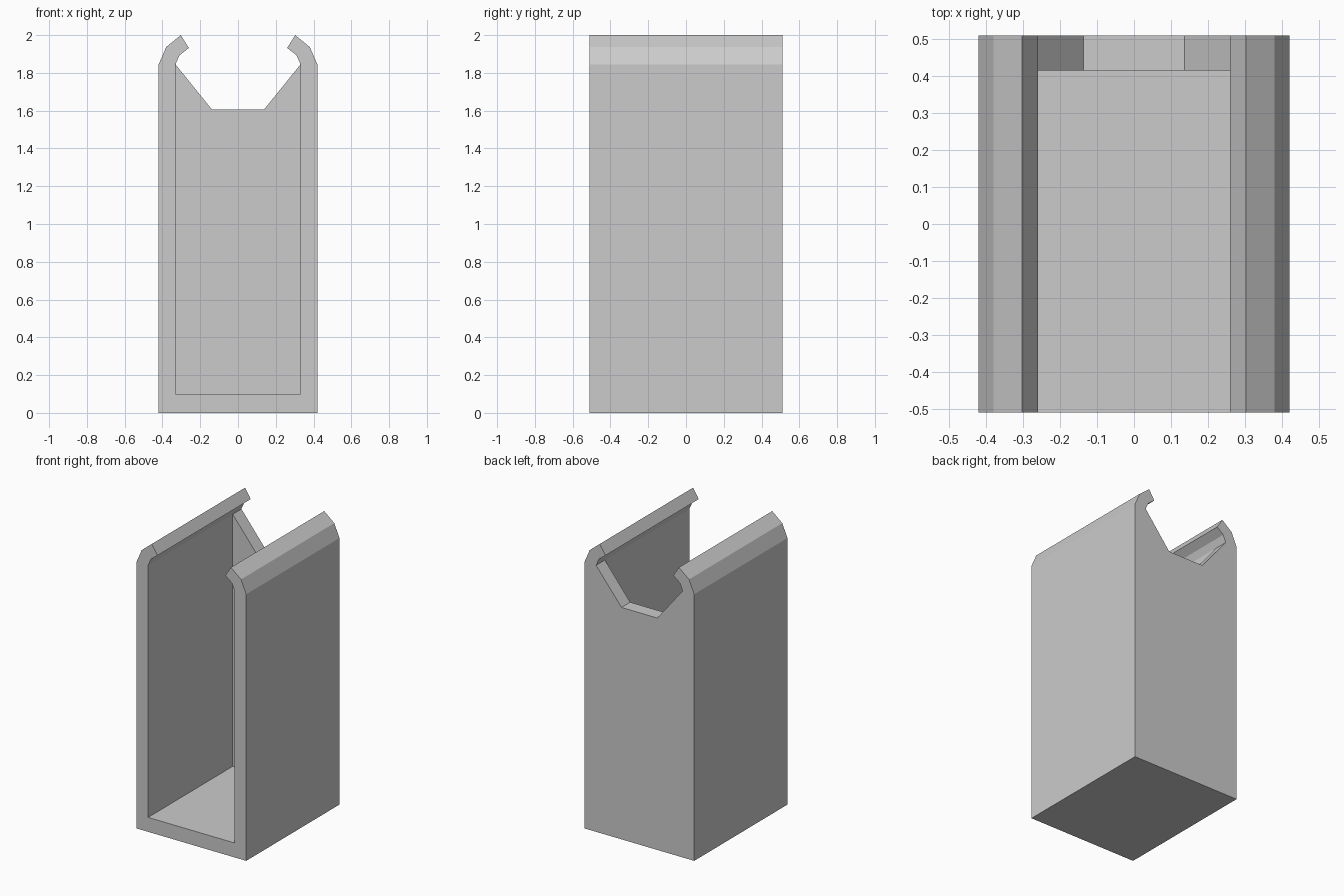
import bpy, bmesh, math

if "Cube" in bpy.data.objects:
    bpy.data.objects.remove(bpy.data.objects["Cube"])

FRONT, INNER_BACK, BACK = -0.51, 0.415, 0.51

# Right half of the channel: outside wall up to the hooked lip, then down the inside
outer = [(0.42, 0), (0.42, 1.845), (0.38, 1.937), (0.303, 2.0)]
inner = [(0.26, 1.932), (0.31, 1.893), (0.331, 1.845), (0.331, 0.10)]


def mirrored(points):
    return [(-x, z) for x, z in reversed(points)]


half = outer + inner
channel = half + mirrored(half)
# Closed back panel with a notched top
panel_half = [(0.331, 0.10), (0.331, 1.845), (0.137, 1.605)]
panel = panel_half + mirrored(panel_half)

bm = bmesh.new()


def face(points):
    bm.faces.new([bm.verts.new(p) for p in points])


def cap(profile, y):
    face([(x, y, z) for x, z in profile])


def sides(profile, y0, y1, skip=()):
    for i, (x, z) in enumerate(profile):
        if i not in skip:
            u, w = profile[(i + 1) % len(profile)]
            face([(x, y0, z), (u, y0, w), (u, y1, w), (x, y1, z)])


# Front length of the channel, open inside
cap(channel, FRONT)
sides(channel, FRONT, INNER_BACK)

# Back length, where the panel joins the inner walls and floor
sides(channel, INNER_BACK, BACK, skip=(6, 7, 8))
sides(panel, INNER_BACK, BACK, skip=(0, 4, 5))
cap(channel, BACK)
cap(panel, INNER_BACK)
cap(panel, BACK)

# Weld into one solid and merge coplanar faces
bmesh.ops.remove_doubles(bm, verts=bm.verts, dist=0.0005)
bmesh.ops.recalc_face_normals(bm, faces=bm.faces)
bmesh.ops.dissolve_limit(bm, angle_limit=math.radians(1), verts=bm.verts, edges=bm.edges)

mesh = bpy.data.meshes.new("holder_body")
bm.to_mesh(mesh)
bm.free()
bpy.context.collection.objects.link(bpy.data.objects.new("holder_body", mesh))
